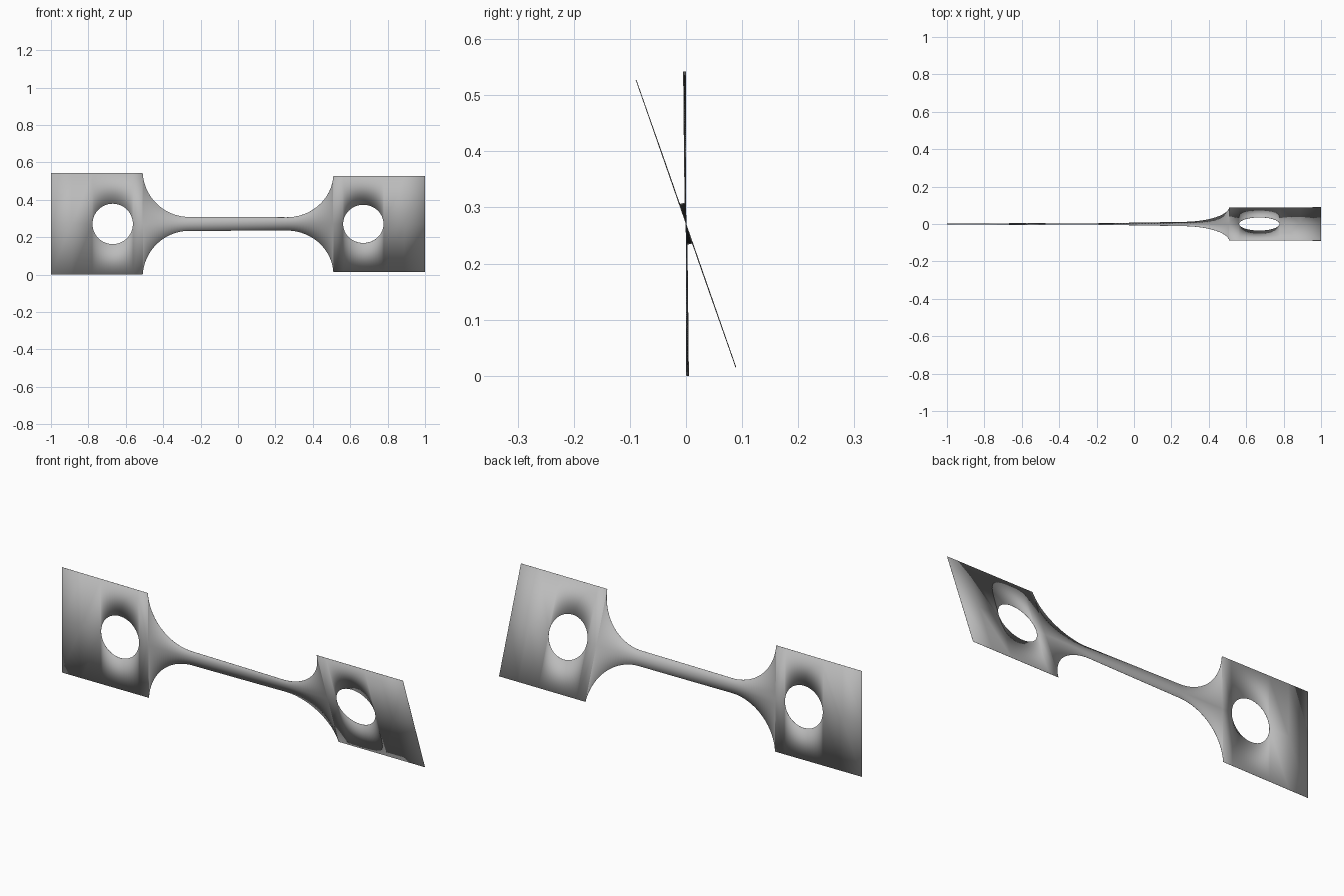
import bpy, bmesh
from math import sin, cos, pi, radians, sqrt

cube = bpy.data.objects.get("Cube")
if cube:
    bpy.data.objects.remove(cube, do_unlink=True)

HALF_WIDTH, NECK = 0.271, 0.037      # half widths of grip and neck
FILLET, FILLET_X = 0.25, 0.26        # fillet radius and where it meets the neck
HOLE, HOLE_X = 0.108, 0.67
RISE = HALF_WIDTH - NECK
GRIP_X = FILLET_X + sqrt(FILLET**2 - (FILLET - RISE)**2)


def outline(x):
    """Half width of the strip at x."""
    d = abs(x) - FILLET_X
    if d <= 0:
        return NECK
    if abs(x) >= GRIP_X - 1e-6:
        return HALF_WIDTH
    return NECK + FILLET - sqrt(FILLET**2 - d * d)


def hole(x):
    """Half height of the round hole at x."""
    d = abs(x) - HOLE_X
    return sqrt(max(0, HOLE**2 - d * d))


# Twist, in degrees, eased along the strip
TWIST = [(-1, 0.2), (-0.51, 1), (-0.3, 2.6), (0.3, 18), (0.51, 19.1), (1, 19.2)]


def twist(x):
    for (x0, a0), (x1, a1) in zip(TWIST, TWIST[1:]):
        if x <= x1:
            return radians(a0 + (a1 - a0) * (x - x0) / (x1 - x0))
    return radians(TWIST[-1][1])


# Columns: neck, fillets, holes and ends, mirrored in x
half = [FILLET_X * i / 16 for i in range(17)]
half += [FILLET_X + (GRIP_X - FILLET_X) * sin(pi / 2 * i / 24) for i in range(1, 25)]
half += [HOLE_X - HOLE * cos(pi * i / 32) for i in range(33)]
half += [(HOLE_X + HOLE + 1) / 2, 1]
columns = [-x for x in reversed(half[1:])] + half

# Twisted strip: an upper and a lower band that part around the holes
bm = bmesh.new()


def point(x, h):
    a = twist(x)
    return bm.verts.new((x, -h * sin(a), HALF_WIDTH + h * cos(a)))


for side in (1, -1):
    bands = [(point(x, side * hole(x)), point(x, side * outline(x))) for x in columns]
    for (a, b), (c, d) in zip(bands, bands[1:]):
        bm.faces.new((a, c, d, b) if side > 0 else (b, d, c, a))
bmesh.ops.remove_doubles(bm, verts=bm.verts, dist=1e-5)

mesh = bpy.data.meshes.new("twisted_test_strip")
bm.to_mesh(mesh)
bm.free()
strip = bpy.data.objects.new("twisted_test_strip", mesh)
bpy.context.collection.objects.link(strip)

# Sheet thickness
sheet = strip.modifiers.new("sheet_thickness", "SOLIDIFY")
sheet.thickness = 0.001
sheet.offset = 0

# Plain grey metal
grey = bpy.data.materials.new("plain_grey")
grey.use_nodes = True
colour = (0.5, 0.5, 0.5, 1)
grey.diffuse_color = colour
grey.node_tree.nodes["Principled BSDF"].inputs["Base Color"].default_value = colour
mesh.materials.append(grey)

bpy.context.view_layer.objects.active = strip
strip.select_set(True)
bpy.ops.object.shade_smooth_by_angle(angle=radians(30))
